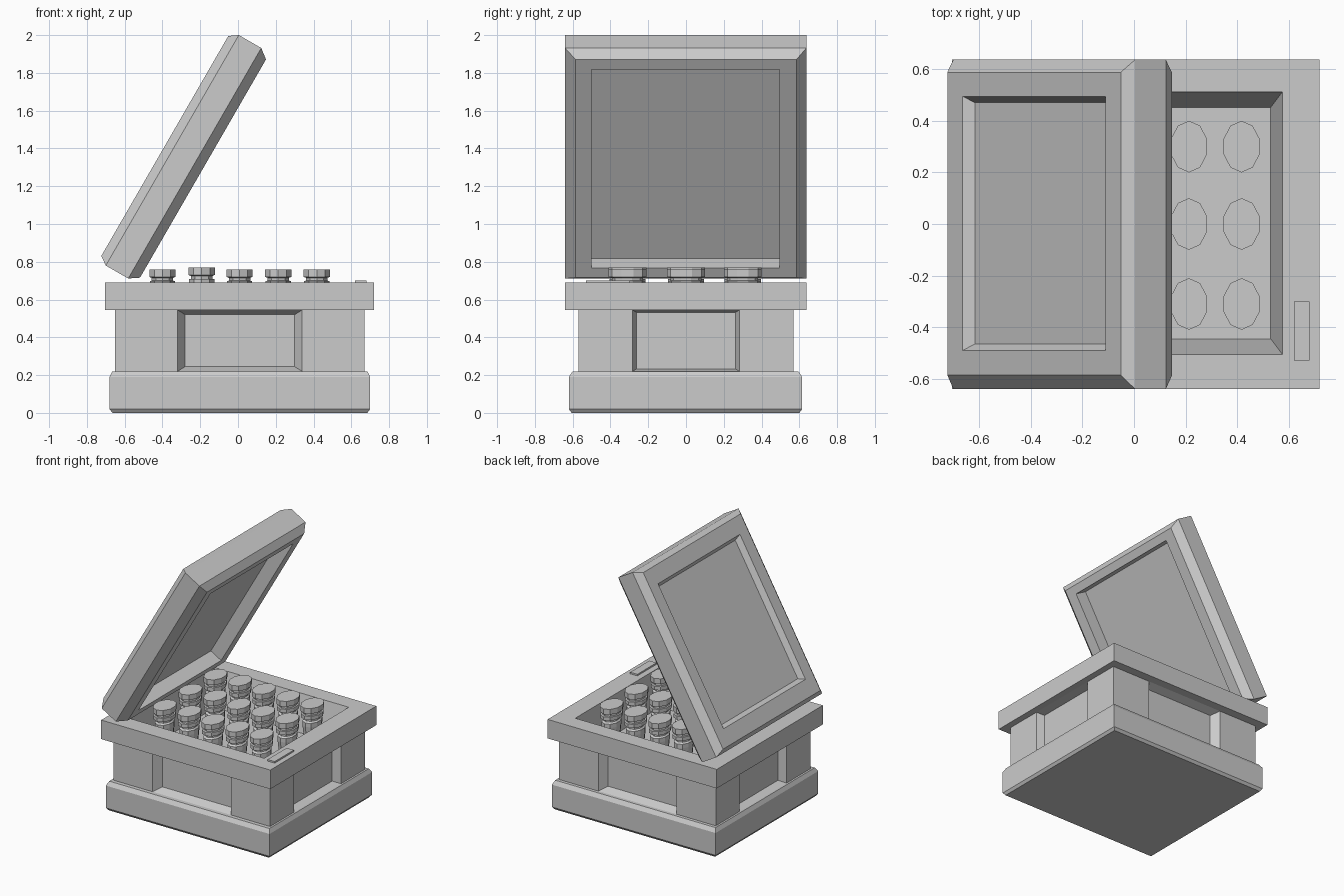
import bpy
from math import radians, cos, sin, pi
from mathutils import Matrix

if "Cube" in bpy.data.objects:
    bpy.data.objects.remove(bpy.data.objects["Cube"])


def make(name, verts, faces, mat=None):
    me = bpy.data.meshes.new(name)
    me.from_pydata(verts, [], faces)
    if mat:
        me.transform(mat)
    me.update()
    ob = bpy.data.objects.new(name, me)
    bpy.context.collection.objects.link(ob)
    return ob


def skin(name, rings, mat=None):
    """Join equal-length rings, bottom to top, and cap both ends."""
    n = len(rings[0])
    verts = [p for r in rings for p in r]
    faces = [tuple(reversed(range(n))), tuple(range(len(verts) - n, len(verts)))]
    for k in range(len(rings) - 1):
        a, b = k * n, (k + 1) * n
        faces += [(a + i, a + (i + 1) % n, b + (i + 1) % n, b + i) for i in range(n)]
    return make(name, verts, faces, mat)


def block(name, levels, mat=None):
    """Stacked rectangles: (x0, x1, y0, y1, z)."""
    return skin(name, [[(x0, y0, z), (x1, y0, z), (x1, y1, z), (x0, y1, z)]
                       for x0, x1, y0, y1, z in levels], mat)


def cut(ob, cutter):
    m = ob.modifiers.new("cut", 'BOOLEAN')
    m.object, m.operation, m.solver = cutter, 'DIFFERENCE', 'EXACT'
    bpy.context.view_layer.objects.active = ob
    bpy.ops.object.modifier_apply(modifier=m.name)
    bpy.data.objects.remove(cutter)


# Plinth with chamfered top and bottom
block("plinth", [(-.665, .685, -.605, .6, 0), (-.68, .70, -.62, .615, .02),
                 (-.68, .70, -.62, .615, .19), (-.665, .685, -.6, .595, .22)])

# Body and overhanging rim
body = block("body", [(-.65, .67, -.57, .57, .2), (-.65, .67, -.57, .57, .55)])
rim = block("rim", [(-.705, .72, -.64, .637, .545), (-.705, .72, -.64, .637, .69)])

# Recessed panels on all four sides
for ang, dist, hw, ins in ((0, .57, .33, .04), (90, .66, .283, .02),
                           (180, .57, .33, .04), (270, .66, .283, .02)):
    zi = ins * .62
    mat = (Matrix.Translation((.01, 0, 0)) @ Matrix.Rotation(radians(ang), 4, 'Z')
           @ Matrix.Rotation(pi / 2, 4, 'X'))
    cut(body, block("panel_cutter", [(-hw + ins, hw - ins, .22 + zi, .545 - zi, dist - .06),
                                     (-hw, hw, .22, .545, dist),
                                     (-hw, hw, .22, .545, dist + .1)], mat))

# Tapered storage well
for ob in (body, rim):
    cut(ob, block("well_cutter", [(-.51, .53, -.445, .452, .42),
                                  (-.555, .575, -.505, .512, .69),
                                  (-.555, .575, -.505, .512, .8)]))

# Bottles: body, collar, neck and cap, on a 5 x 3 grid
profile = [(.62, .42), (.84, .61), (.84, .64), (.7, .65), (.7, .665), (.96, .67),
           (.96, .698), (.82, .70), (.82, .715), (1, .72), (1, .76)]
for i, x in enumerate((-.40, -.192, .008, .213, .417)):
    top = .01 if i == 1 else 0
    for j, y in enumerate((-.31, 0, .30)):
        rings = [[(x + .073 * r * cos(2 * pi * (k + .5) / 10),
                   y + .1 * r * sin(2 * pi * (k + .5) / 10),
                   z + (top if z > .45 else 0)) for k in range(10)] for r, z in profile]
        skin(f"bottle_{i}_{j}", rings)

# Latch plate on the rim
block("latch_plate", [(.62, .68, -.53, -.3, .685), (.62, .68, -.53, -.3, .702)])

# Open lid, chamfered on both faces, with an outer recess and inner cavity
tilt = Matrix.Translation((-.70, 0, .78)) @ Matrix.Rotation(radians(-60), 4, 'Y')
L = 1.409
lid = block("lid", [(.035, L - .04, -.585, .585, -.189), (0, L, -.64, .637, -.137),
                    (0, L, -.64, .637, 0), (.032, L - .032, -.585, .588, .046)], tilt)
cut(lid, block("lid_recess_cutter", [(.177, L - .177, -.465, .47, .006),
                                     (.152, L - .152, -.49, .495, .046),
                                     (.152, L - .152, -.49, .495, .15)], tilt))
cut(lid, block("lid_cavity_cutter", [(.095, L - .1, -.5, .495, -.3),
                                     (.095, L - .1, -.5, .495, -.089)], tilt))
